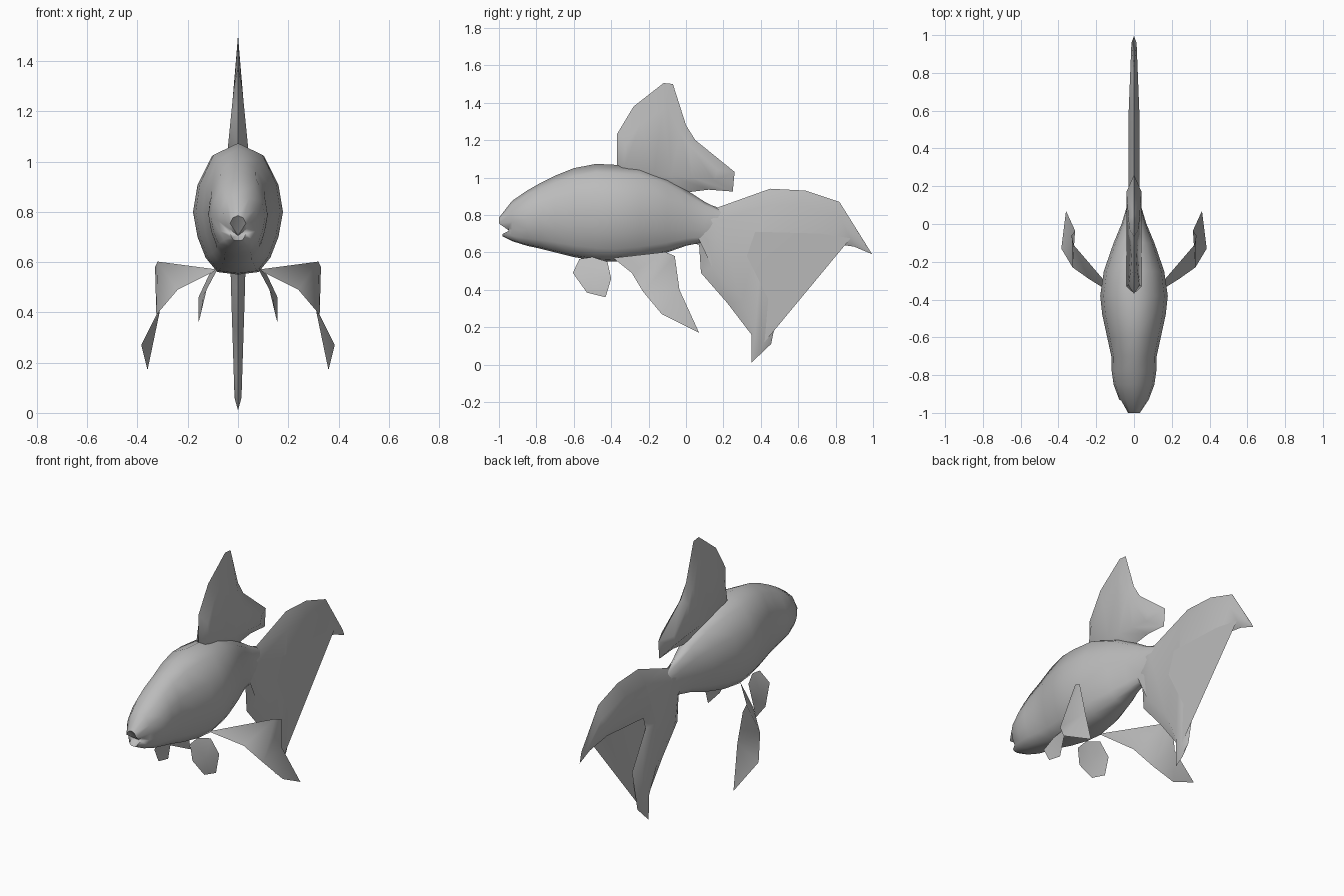
import bpy, bmesh
from mathutils import Vector

if "Cube" in bpy.data.objects:
    bpy.data.objects.remove(bpy.data.objects["Cube"])

mat = bpy.data.materials.new("plain_grey")
mat.diffuse_color = (0.5, 0.5, 0.5, 1)
mat.use_nodes = True
mat.node_tree.nodes["Principled BSDF"].inputs["Base Color"].default_value = mat.diffuse_color


def finish(name, bm, angle=1.2, normals=True):
    if normals:
        bmesh.ops.recalc_face_normals(bm, faces=bm.faces)
    me = bpy.data.meshes.new(name)
    bm.to_mesh(me)
    bm.free()
    ob = bpy.data.objects.new(name, me)
    bpy.context.collection.objects.link(ob)
    me.materials.append(mat)
    bpy.ops.object.select_all(action='DESELECT')
    ob.select_set(True)
    bpy.context.view_layer.objects.active = ob
    bpy.ops.object.shade_smooth_by_angle(angle=angle)
    return ob


# Body: lofted cross-sections (y, bottom, top, half width)
half = [(0, 1), (.58, .82), (.9, .38), (1, -.04), (.9, -.42), (.72, -.74), (.46, -.96), (0, -1)]
ring = half + [(-x, z) for x, z in half[-2:0:-1]]
stations = [(-.985, .685, .785, .035), (-.93, .66, .875, .078), (-.85, .635, .93, .108),
            (-.78, .62, .97, .118), (-.7, .60, 1.01, .12), (-.6, .575, 1.05, .142),
            (-.48, .555, 1.073, .168), (-.38, .55, 1.068, .179), (-.25, .565, 1.06, .16),
            (-.1, .60, 1.0, .108), (0, .635, .935, .066), (.1, .655, .87, .036), (.2, .69, .82, .022)]
bm = bmesh.new()
loops = []
for i, (y, lo, hi, w) in enumerate(stations):
    c, h = (lo + hi) / 2, (hi - lo) / 2
    loop = []
    for px, pz in ring:
        dy = 0
        if i == 0:                      # parted lips
            dy = -.015 if pz > .3 else (.035 if pz > -.5 else .005)
        loop.append(bm.verts.new((px * w, y + dy, c + pz * h)))
    loops.append(loop)
n = len(ring)
for a, b in zip(loops, loops[1:]):
    for k in range(n):
        bm.faces.new((a[k], a[(k + 1) % n], b[(k + 1) % n], b[k]))
mouth = bm.verts.new((0, -.93, .705))
for k in range(n):
    bm.faces.new((loops[0][k], mouth, loops[0][(k + 1) % n]))
bm.faces.new(loops[-1])
finish("body", bm)


# Median fin: thin outer rim sloping up to a raised inner panel on both sides
def median_fin(name, pairs, thickness):
    bm = bmesh.new()
    outer = [bm.verts.new((0, p[0], p[1])) for p in pairs]
    m = len(pairs)
    for s in (-1, 1):
        inner = [bm.verts.new((s * thickness(p[2], p[3]), p[2], p[3])) for p in pairs]
        for k in range(m):
            j = (k + 1) % m
            bm.faces.new((outer[k], outer[j], inner[j], inner[k]))
        panel = bm.faces.new(inner)
        bmesh.ops.triangulate(bm, faces=[panel])
    finish(name, bm)


# outline y, z then panel y, z
dorsal = [(-.37, 1.04, -.33, 1.06), (-.37, 1.23, -.325, 1.17), (-.28, 1.38, -.24, 1.29),
          (-.12, 1.505, -.125, 1.365), (-.07, 1.50, -.095, 1.37), (0, 1.28, -.03, 1.24),
          (.05, 1.2, .02, 1.17), (.26, 1.03, .17, 1.04), (.25, .925, .15, .985),
          (.12, .935, .03, 1.0), (0, .92, -.08, 1.01), (-.15, .95, -.17, 1.02)]
median_fin("dorsal_fin", dorsal, lambda y, z: max(.01, min(.04, .04 - (z - 1.06) * .1)))

tail = [(.0, .90, .04, .79), (.17, .84, .17, .77), (.45, .94, .42, .85), (.64, .93, .6, .855),
        (.82, .87, .82, .79), (.995, .59, .96, .64), (.9, .63, .88, .675), (.74, .655, .72, .70),
        (.4, .63, .37, .71), (.38, .56, .325, .58), (.505, .35, .44, .35), (.455, .11, .42, .12),
        (.35, .01, .39, .06), (.35, .16, .37, .17), (.22, .33, .3, .335), (.08, .49, .14, .52),
        (.07, .64, .12, .67), (0, .66, .04, .73)]


def tail_thick(y, z):
    return max(.008, min(.03, .03 - max(0, y - .55) * .04, .012 + z * .032))


median_fin("tail_fin", tail, tail_thick)


# Paired fins: folded single sheets, mirrored left and right
def paired_fin(name, pts, faces):
    for side, s in (("right", 1), ("left", -1)):
        bm = bmesh.new()
        vs = [bm.verts.new((s * x, y, z)) for x, y, z in pts]
        for f in faces:
            bm.faces.new([vs[i] for i in f])
        bmesh.ops.recalc_face_normals(bm, faces=bm.faces)
        # outer side faces away from the body
        if sum(f.normal.x * f.calc_area() for f in bm.faces) * s < 0:
            bmesh.ops.reverse_faces(bm, faces=bm.faces)
        finish(side + "_" + name, bm, .9, False)


paired_fin("pelvic_fin",
           [(.08, -.39, .57), (.24, -.29, .49), (.325, -.23, .39), (.385, -.13, .27),
            (.36, .07, .17), (.312, -.035, .40), (.33, -.06, .58), (.32, -.11, .602)],
           [(0, 1, 7), (1, 2, 7), (2, 5, 6, 7), (2, 3, 5), (3, 4, 5)])

paired_fin("front_fin",
           [(.085, -.57, .565), (.125, -.605, .49), (.15, -.53, .385), (.157, -.43, .36),
            (.157, -.40, .46), (.115, -.42, .55), (.085, -.5, .575), (.138, -.5, .47)],
           [(k, (k + 1) % 7, 7) for k in range(7)])
